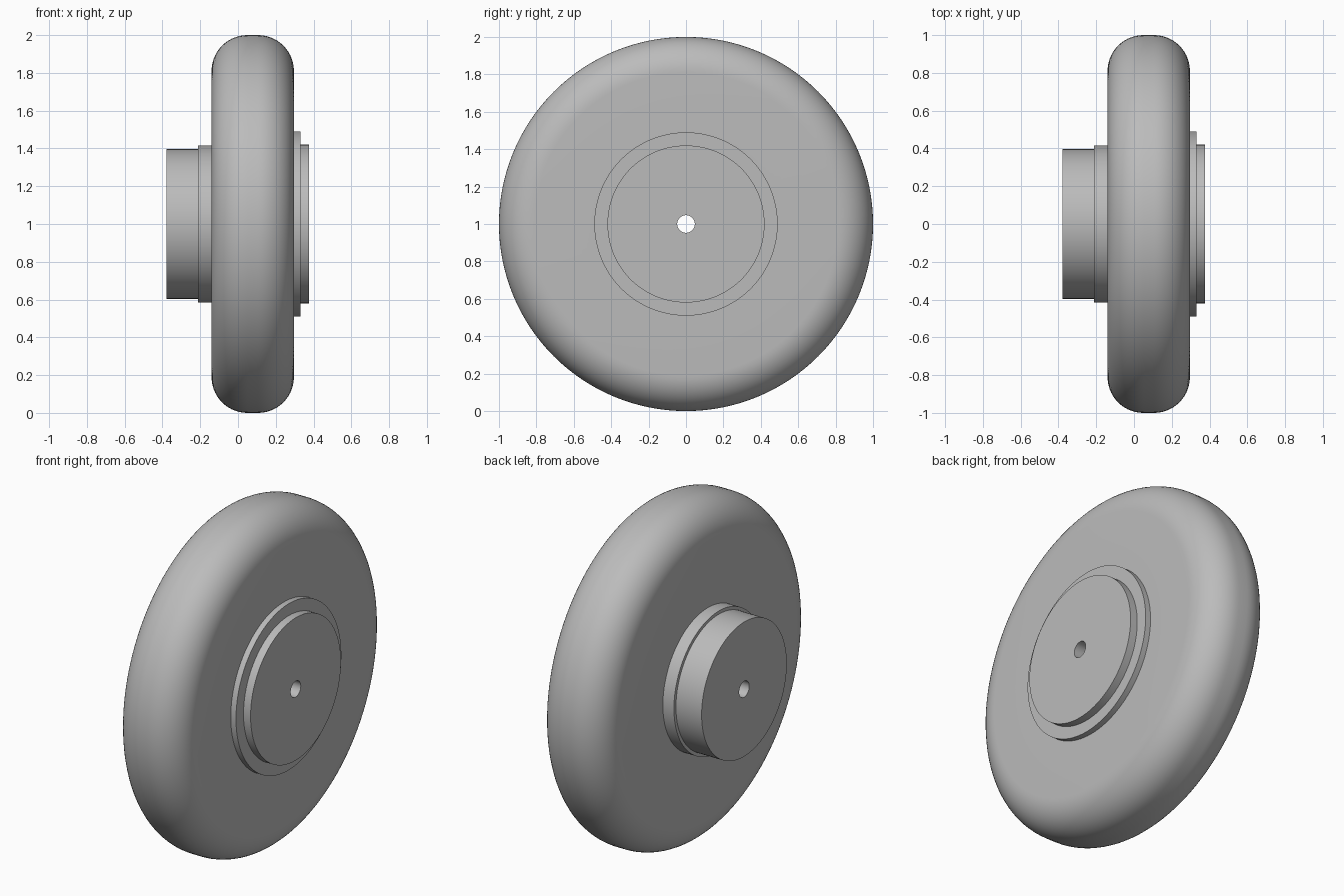
import bpy, bmesh, math
from mathutils import Matrix, Vector

if "Cube" in bpy.data.objects:
    bpy.data.objects.remove(bpy.data.objects["Cube"])

SEGMENTS = 128
AXLE_Z = 1.0

grey = bpy.data.materials.new("plain grey")
grey.diffuse_color = (0.5, 0.5, 0.5, 1)
grey.use_nodes = True
grey.node_tree.nodes["Principled BSDF"].inputs["Base Color"].default_value = grey.diffuse_color


def lathe(name, profile):
    """Spin (x, radius) points around the x-running axle."""
    bm = bmesh.new()
    verts = [bm.verts.new((x, 0, r)) for x, r in profile]
    edges = [bm.edges.new(pair) for pair in zip(verts, verts[1:])]
    bmesh.ops.spin(bm, geom=verts + edges, cent=(0, 0, 0), axis=(1, 0, 0),
                   angle=math.tau, steps=SEGMENTS, use_merge=True)
    bmesh.ops.remove_doubles(bm, verts=bm.verts, dist=1e-5)
    bmesh.ops.recalc_face_normals(bm, faces=bm.faces)
    # Make sure the skin faces away from the wheel's solid material
    bm.faces.ensure_lookup_table()
    outer = max(bm.faces, key=lambda f: f.calc_center_median().yz.length)
    c = outer.calc_center_median()
    flip = outer.normal.dot(Vector((0, c.y, c.z))) < 0
    if name == "axle_bore":
        flip = not flip
    if flip:
        bmesh.ops.reverse_faces(bm, faces=bm.faces)
    bm.transform(Matrix.Translation((0, 0, AXLE_Z)))
    mesh = bpy.data.meshes.new(name)
    bm.to_mesh(mesh)
    bm.free()
    mesh.materials.append(grey)
    obj = bpy.data.objects.new(name, mesh)
    bpy.context.collection.objects.link(obj)
    bpy.context.view_layer.objects.active = obj
    obj.select_set(True)
    bpy.ops.object.shade_smooth_by_angle(angle=math.radians(30))
    obj.select_set(False)
    return obj


def corner(cx, cr, radius, start, end, steps=14):
    """Rounded shoulder of the tyre section, angles in degrees."""
    angles = [math.radians(start + (end - start) * i / steps) for i in range(steps + 1)]
    return [(cx + radius * math.cos(a), cr + radius * math.sin(a)) for a in angles]


# Main dimensions
left, right, rim = -0.14, 0.296, 0.19
bore = 0.047

# Tyre with rounded shoulders and flat sidewalls
lathe("tyre",
      [(left, 0.415)]
      + corner(left + rim, 1 - rim, rim, 180, 90)
      + corner(right - rim, 1 - rim, rim, 90, 0)
      + [(right, 0.49)])

# Stepped hub on the left
lathe("left_collar", [(left, 0.415), (-0.212, 0.415), (-0.212, 0.396)])
lathe("left_hub", [(-0.212, 0.396), (-0.379, 0.396), (-0.379, bore)])

# Stepped cover on the right
lathe("right_flange", [(right, 0.49), (0.33, 0.49), (0.33, 0.42)])
lathe("right_cap", [(0.33, 0.42), (0.376, 0.42), (0.376, bore)])

# Through hole for the axle
lathe("axle_bore", [(-0.379, bore), (0.376, bore)])
